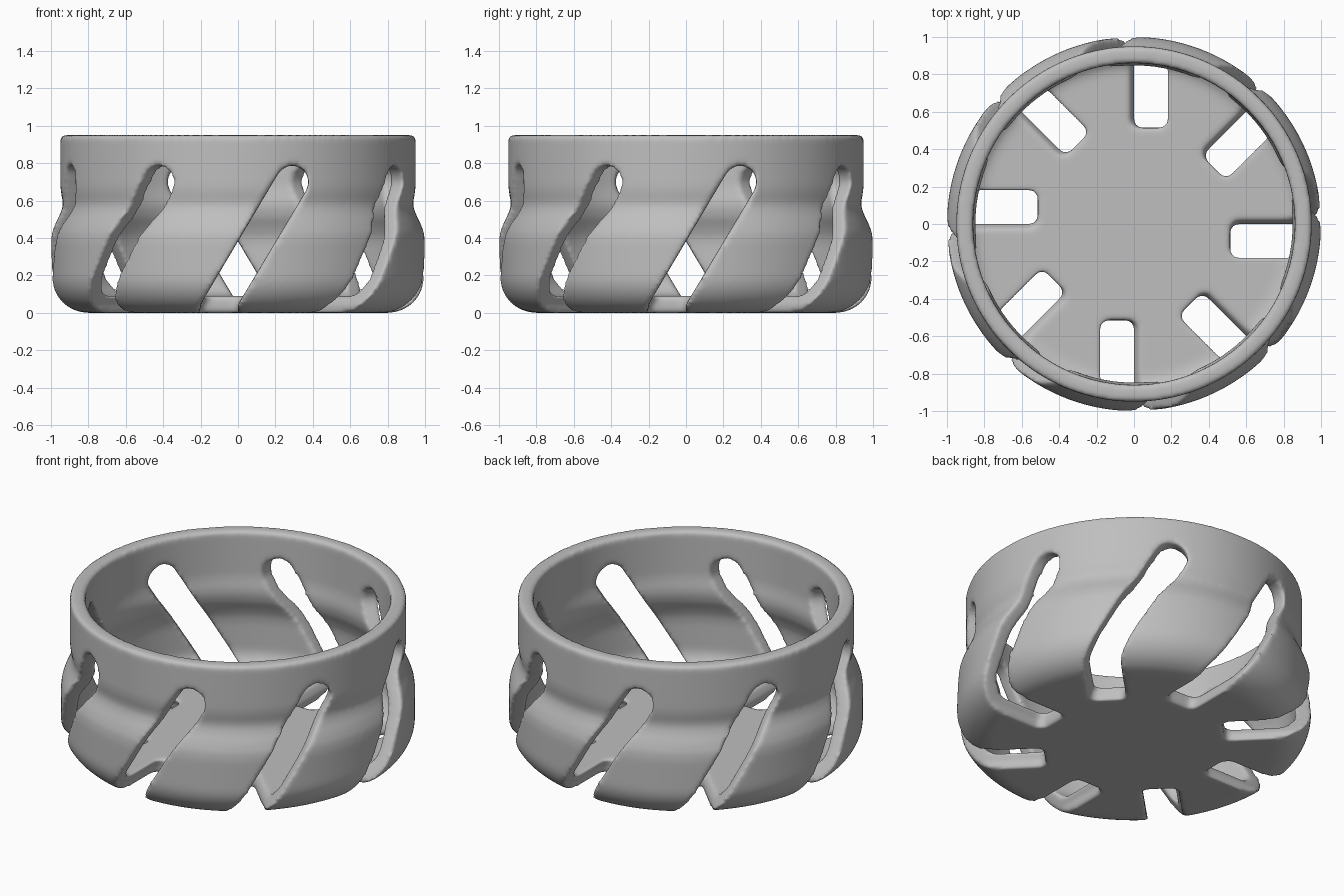
import bpy, bmesh, math
from mathutils import Matrix

cube = bpy.data.objects.get("Cube")
if cube:
    bpy.data.objects.remove(cube, do_unlink=True)

SLOTS = 8
FLOOR = 0.09
SLANT = math.radians(30.4)


def arc(cx, cz, r, start, end, steps):
    """Points along a circular arc, angles in radians."""
    angles = [start + (end - start) * i / steps for i in range(steps + 1)]
    return [(cx + r * math.cos(a), cz + r * math.sin(a)) for a in angles]


def make_object(name, bm):
    bmesh.ops.recalc_face_normals(bm, faces=bm.faces[:])
    mesh = bpy.data.meshes.new(name)
    bm.to_mesh(mesh)
    bm.free()
    obj = bpy.data.objects.new(name, mesh)
    bpy.context.scene.collection.objects.link(obj)
    return obj


# Cup shell: closed wall profile turned around the z axis
def build_shell():
    q = math.pi / 2
    outer = [(0, 0)] + arc(0.8, 0.2, 0.2, -q, 0, 10)
    outer += [(1.0, 0.38), (0.994, 0.43), (0.975, 0.48), (0.95, 0.53),
              (0.937, 0.57), (0.938, 0.6), (0.946, 0.64), (0.95, 0.68), (0.95, 0.95)]
    inner = [(0.86, 0.95), (0.86, 0.68), (0.855, 0.64), (0.848, 0.6),
             (0.848, 0.56), (0.86, 0.51), (0.885, 0.46), (0.904, 0.41), (0.91, 0.36)]
    inner += arc(0.8, 0.2, 0.2 - FLOOR, 0, -q, 8) + [(0, FLOOR)]
    bm = bmesh.new()
    verts = [bm.verts.new((r, 0, z)) for r, z in outer + inner]
    edges = [bm.edges.new(pair) for pair in zip(verts, verts[1:])]
    bmesh.ops.spin(bm, geom=verts + edges, cent=(0, 0, 0), axis=(0, 0, 1),
                   angle=2 * math.pi, steps=160, use_duplicate=False)
    bmesh.ops.remove_doubles(bm, verts=bm.verts[:], dist=0.0005)
    return make_object("slotted_cup", bm)


# Slot cutters: slanted round-topped prisms with a rounded inner end
def build_cutters():
    top = arc(0.29, 0.70, 0.087, -SLANT, math.pi - SLANT, 14)
    outline = [(-0.2, -0.2), (0.0, -0.2), (0.0, 0.045)] + top + [(-0.2, 0.045)]
    bm = bmesh.new()
    near = [bm.verts.new((x, -0.515, z)) for x, z in outline]
    far = [bm.verts.new((x, -1.2, z)) for x, z in outline]
    cap = bm.faces.new(near)
    bm.faces.new(far[::-1])
    n = len(near)
    for i in range(n):
        j = (i + 1) % n
        bm.faces.new((near[j], near[i], far[i], far[j]))
    bmesh.ops.recalc_face_normals(bm, faces=bm.faces[:])
    bmesh.ops.bevel(bm, geom=list(cap.edges), offset=0.04, segments=4,
                    profile=0.5, affect='EDGES')
    first = bm.verts[:] + bm.edges[:] + bm.faces[:]
    for k in range(1, SLOTS):
        copy = bmesh.ops.duplicate(bm, geom=first)["geom"]
        bmesh.ops.rotate(bm, cent=(0, 0, 0),
                         matrix=Matrix.Rotation(2 * math.pi * k / SLOTS, 3, 'Z'),
                         verts=[v for v in copy if isinstance(v, bmesh.types.BMVert)])
    obj = make_object("slot_cutters", bm)
    obj.hide_render = True
    return obj


cup = build_shell()
cutters = build_cutters()

# Cut the slots, then soften every edge evenly
cut = cup.modifiers.new("slots", 'BOOLEAN')
cut.operation = 'DIFFERENCE'
cut.solver = 'EXACT'
cut.object = cutters
remesh = cup.modifiers.new("even_mesh", 'REMESH')
remesh.mode = 'VOXEL'
remesh.voxel_size = 0.014
soften = cup.modifiers.new("soft_edges", 'SMOOTH')
soften.factor = 0.5
soften.iterations = 8

# Apply the modifiers and drop the cutters
bpy.context.view_layer.update()
result = bpy.data.meshes.new_from_object(
    cup.evaluated_get(bpy.context.evaluated_depsgraph_get()))
cup.modifiers.clear()
cup.data = result
bpy.data.objects.remove(cutters, do_unlink=True)
result.polygons.foreach_set("use_smooth", [True] * len(result.polygons))

# Plain grey material
grey = bpy.data.materials.new("light_grey")
grey.use_nodes = True
colour = (0.52, 0.52, 0.52, 1)
grey.diffuse_color = colour
grey.node_tree.nodes["Principled BSDF"].inputs["Base Color"].default_value = colour
result.materials.clear()
result.materials.append(grey)
